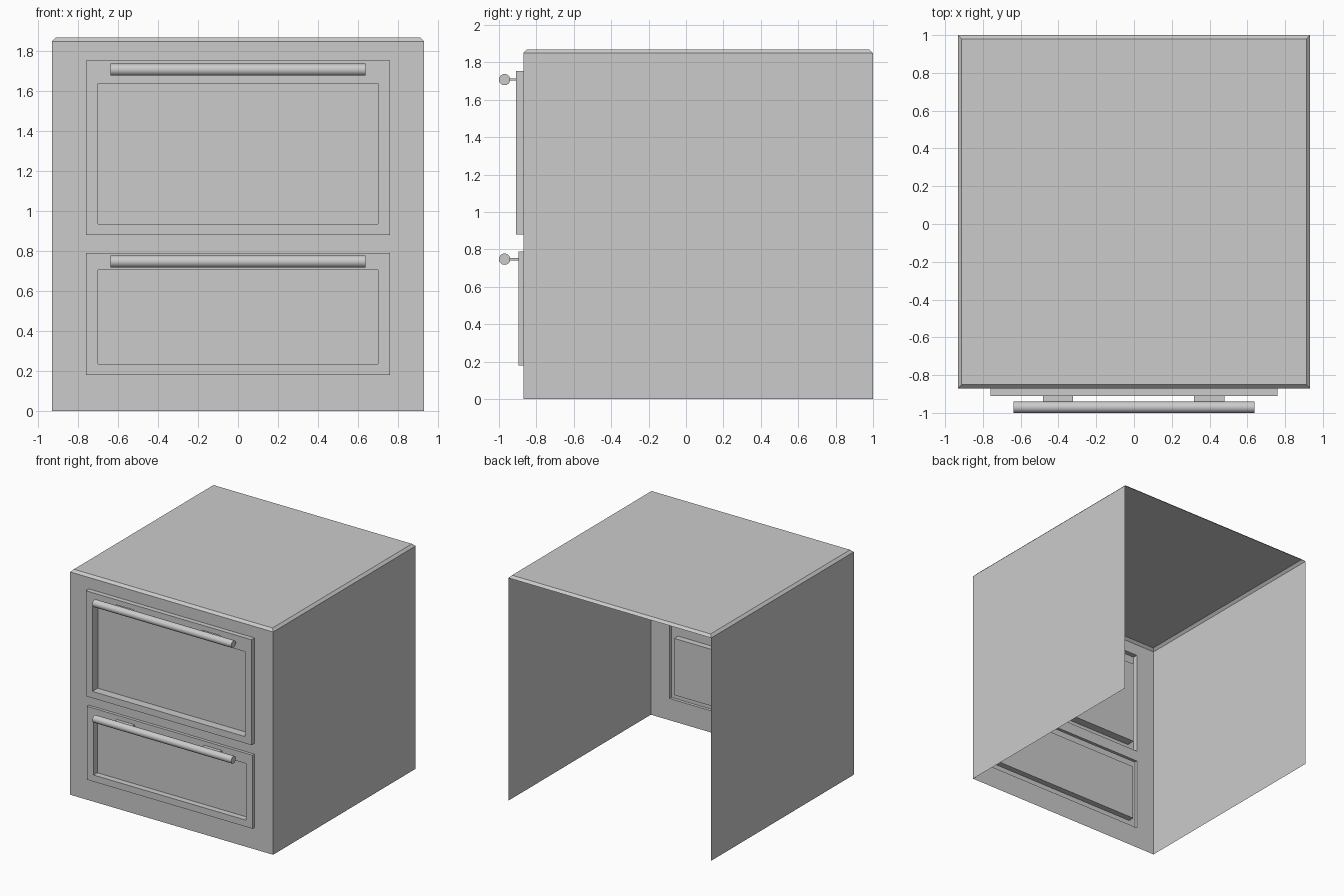
import bpy, bmesh, math

if "Cube" in bpy.data.objects:
    bpy.data.objects.remove(bpy.data.objects["Cube"])

W, FRONT, BACK = 0.932, -0.87, 1.0
EDGE_Z, TOP_Z, CH = 1.85, 1.87, 0.02
DRAWER_W, PANEL_W = 0.76, 0.70
# z0, z1, face y, inner z0, inner z1, panel y, handle z
DRAWERS = [(0.18, 0.79, -0.895, 0.235, 0.705, -0.845, 0.748),
           (0.88, 1.755, -0.91, 0.935, 1.64, -0.84, 1.708)]


def finish(bm, name):
    bmesh.ops.remove_doubles(bm, verts=bm.verts, dist=1e-5)
    mesh = bpy.data.meshes.new(name)
    bm.to_mesh(mesh)
    bm.free()
    ob = bpy.data.objects.new(name, mesh)
    bpy.context.collection.objects.link(ob)
    return ob


def front_ring(bm, w, y, z0, z1):
    return [bm.verts.new(p) for p in
            ((-w, y, z0), (w, y, z0), (w, y, z1), (-w, y, z1))]


def flat_ring(bm, inset, z):
    x, y0, y1 = W - inset, FRONT + inset, BACK - inset
    return [bm.verts.new(p) for p in
            ((-x, y0, z), (x, y0, z), (x, y1, z), (-x, y1, z))]


def bridge(bm, a, b, sides=(0, 1, 2, 3)):
    for i in sides:
        j = (i + 1) % 4
        bm.faces.new((a[i], a[j], b[j], b[i]))


# Cabinet shell: sides and chamfered top, open at back and bottom
bm = bmesh.new()
low, edge, top = flat_ring(bm, 0, 0), flat_ring(bm, 0, EDGE_Z), flat_ring(bm, CH, TOP_Z)
bridge(bm, low, edge, (1, 3))
bridge(bm, edge, top)
bm.faces.new(top)

# Front sheet with two drawer openings
xs = [-W, -DRAWER_W, DRAWER_W, W]
zs = [0] + [z for d in DRAWERS for z in d[:2]] + [EDGE_Z]
for i in range(3):
    for k in range(5):
        if i == 1 and k in (1, 3):
            continue
        bm.faces.new([bm.verts.new((x, FRONT, z)) for x, z in
                      ((xs[i], zs[k]), (xs[i + 1], zs[k]),
                       (xs[i + 1], zs[k + 1]), (xs[i], zs[k + 1]))])
finish(bm, "cabinet_body")

for n, (z0, z1, fy, p0, p1, py, hz) in zip(("lower", "upper"), DRAWERS):
    # Drawer front: raised frame with a recessed panel
    bm = bmesh.new()
    rings = [front_ring(bm, DRAWER_W, FRONT, z0, z1),
             front_ring(bm, DRAWER_W, fy, z0, z1),
             front_ring(bm, PANEL_W, fy, p0, p1),
             front_ring(bm, PANEL_W, py, p0, p1)]
    for a, b in zip(rings, rings[1:]):
        bridge(bm, a, b)
    bm.faces.new(rings[-1])
    finish(bm, n + "_drawer_front")

    # Handle bar
    bpy.ops.mesh.primitive_cylinder_add(vertices=32, radius=0.03, depth=1.276,
                                        location=(0, -0.97, hz),
                                        rotation=(0, math.pi / 2, 0))
    bar = bpy.context.object
    bar.name = n + "_handle_bar"
    bpy.ops.object.shade_smooth_by_angle(angle=math.radians(30))

    # Flat handle mounts
    for side, x in (("left", -0.402), ("right", 0.398)):
        y0, y1 = -0.945, fy
        bpy.ops.mesh.primitive_cube_add(size=1, location=(x, (y0 + y1) / 2, hz))
        mount = bpy.context.object
        mount.name = f"{n}_handle_mount_{side}"
        mount.scale = (0.16, y1 - y0, 0.012)
